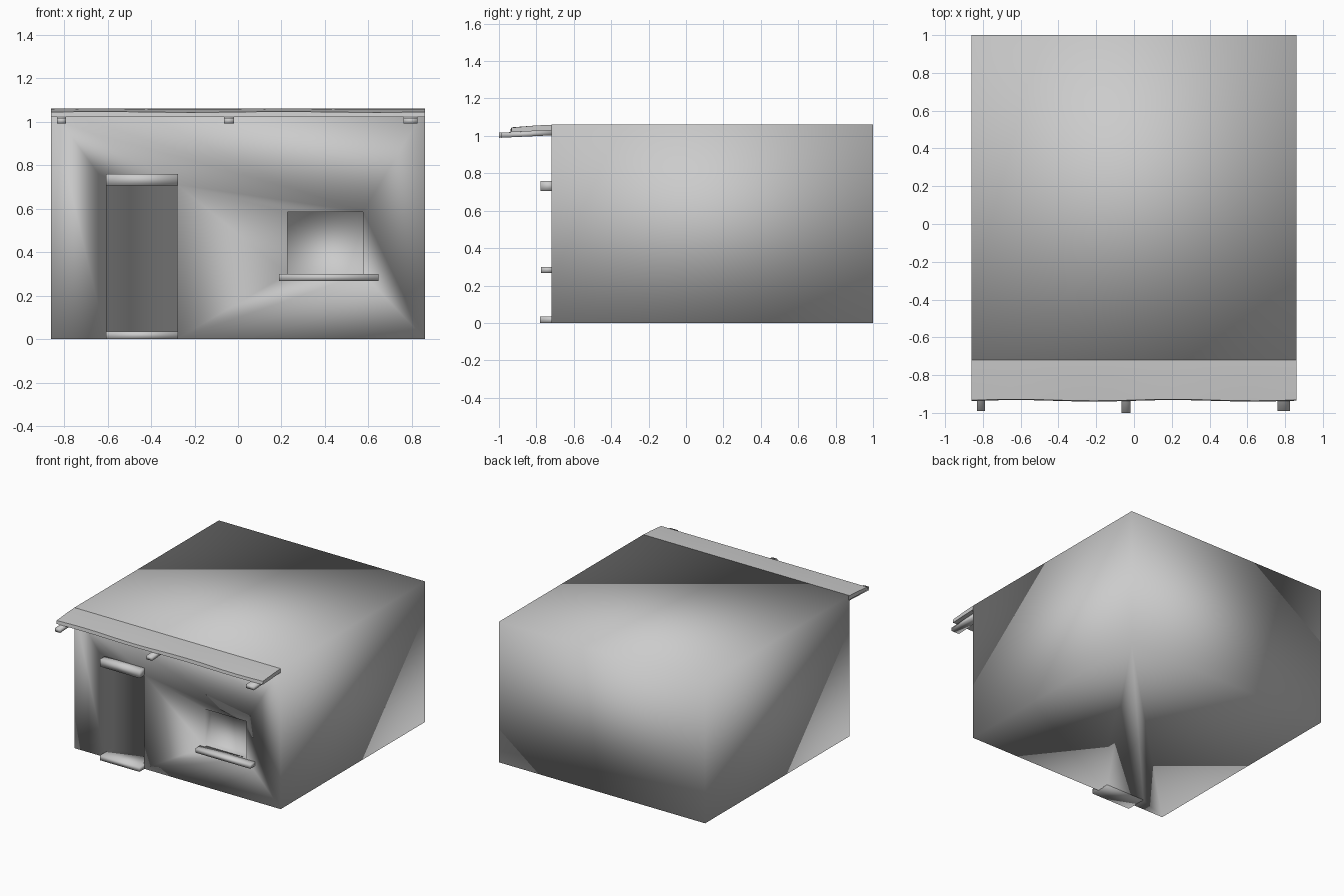
import bpy, bmesh, math

if "Cube" in bpy.data.objects:
    bpy.data.objects.remove(bpy.data.objects["Cube"])

W, FRONT, BACK, TOP = 0.86, -0.72, 1.0, 1.06


def make_object(name, bm, smooth=True):
    bmesh.ops.recalc_face_normals(bm, faces=bm.faces[:])
    for f in bm.faces:
        f.smooth = smooth
    mesh = bpy.data.meshes.new(name)
    bm.to_mesh(mesh)
    bm.free()
    obj = bpy.data.objects.new(name, mesh)
    bpy.context.collection.objects.link(obj)
    return obj


def box(name, x, y, z, drop=0.0, smooth=True):
    """Box from (min, max) ranges; drop lowers its front end."""
    bm = bmesh.new()
    bmesh.ops.create_cube(bm, size=1)
    for v in bm.verts:
        front = v.co.y < 0
        v.co = [r[0] + (c + 0.5) * (r[1] - r[0]) for r, c in zip((x, y, z), v.co)]
        if front:
            v.co.z -= drop
    return make_object(name, bm, smooth)


# House block with recessed door and window
body = box("house_body", (-W, W), (FRONT, BACK), (0, TOP))
openings = {
    "door_cutter": ((-0.605, -0.28), (-0.9, FRONT + 0.1), (-0.1, 0.71)),
    "window_cutter": ((0.228, 0.575), (-0.9, FRONT + 0.08), (0.30, 0.585)),
}
for name, dims in openings.items():
    cutter = box(name, *dims)
    cutter.hide_render = True
    mod = body.modifiers.new(name, 'BOOLEAN')
    mod.operation = 'DIFFERENCE'
    mod.solver = 'EXACT'
    mod.object = cutter
    bpy.context.view_layer.objects.active = body
    bpy.ops.object.modifier_apply(modifier=name)
    bpy.data.objects.remove(cutter)
for p in body.data.polygons:
    p.use_smooth = True

# Thin drooping eave with a slightly wavy front edge
bm = bmesh.new()
rings = []
steps = 16
for i in range(steps + 1):
    x = -W + 2 * W * i / steps
    wave = 0.004 * math.sin(x * 7.5)
    profile = [(FRONT + 0.01, TOP), (-0.80, 1.056), (-0.932 + wave, 1.044 + wave * 0.5),
               (-0.936 + wave, 1.02), (FRONT + 0.01, 1.03)]
    rings.append([bm.verts.new((x, y, z)) for y, z in profile])
for a, b in zip(rings, rings[1:]):
    for j in range(5):
        k = (j + 1) % 5
        bm.faces.new((a[j], a[k], b[k], b[j]))
bm.faces.new(rings[0])
bm.faces.new(rings[-1])
eave = make_object("roof_eave", bm)
bpy.context.view_layer.objects.active = eave
eave.select_set(True)
bpy.ops.object.shade_smooth_by_angle(angle=math.radians(40))

# Roof beam ends under the eave
beams = [("left", -0.832, -0.790, -0.99), ("middle", -0.065, -0.018, -1.0),
         ("right", 0.760, 0.825, -0.99)]
for side, x0, x1, y0 in beams:
    box(f"roof_beam_{side}", (x0, x1), (y0, FRONT + 0.02), (1.004, 1.031), drop=0.014)

# Lintel, doorstep and window sill
box("door_lintel", (-0.607, -0.276), (-0.778, FRONT + 0.03), (0.705, 0.76))
box("door_step", (-0.607, -0.276), (-0.78, FRONT + 0.1), (0, 0.035))
box("window_sill", (0.188, 0.645), (-0.776, FRONT + 0.02), (0.268, 0.30))
